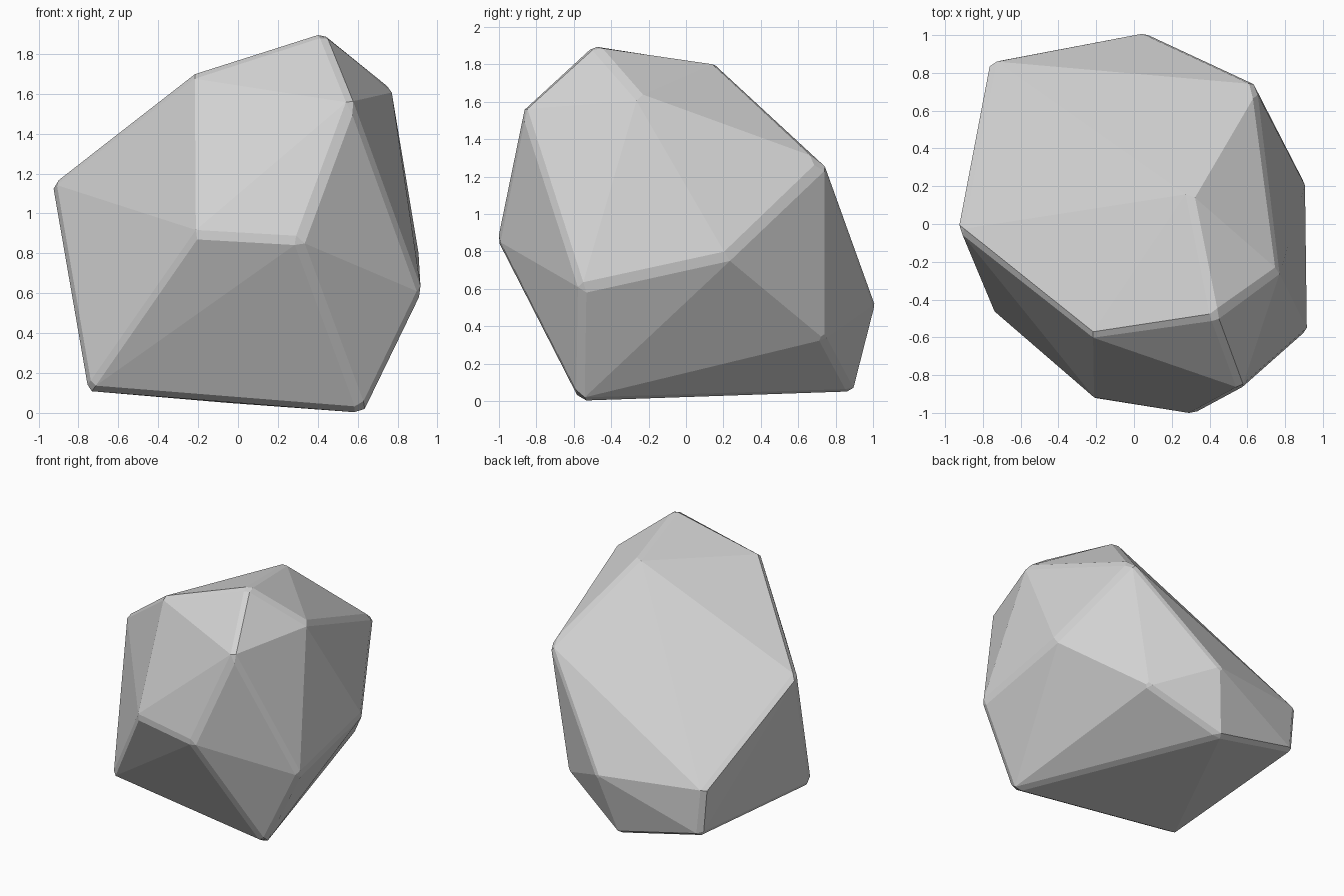
import bpy, bmesh

cube = bpy.data.objects.get("Cube")
if cube:
    bpy.data.objects.remove(cube, do_unlink=True)

# Stone colour
stone = bpy.data.materials.new("stone_grey")
stone.use_nodes = True
grey = (0.65, 0.65, 0.65, 1)
stone.diffuse_color = grey
stone.node_tree.nodes["Principled BSDF"].inputs["Base Color"].default_value = grey

# Corners of the boulder
crown = [(.43, -.49, 1.905), (-.23, -.59, 1.695), (.57, -.87, 1.56),
         (.77, -.25, 1.63), (.3, .16, 1.81), (.64, .74, 1.27)]
middle = [(-.93, -.03, 1.15), (-.21, -.93, .89), (.31, -1.01, .86),
          (.92, -.56, .6), (.91, .22, .77), (.06, 1.01, .52), (-.76, .86, .54)]
foot = [(.63, -.57, 0), (-.75, -.46, .11), (.48, .74, .33),
        (-.05, .89, .05), (-.73, .86, .2)]

# Wrap the corners in a faceted skin
bm = bmesh.new()
for co in crown + middle + foot:
    bm.verts.new(co)
bmesh.ops.convex_hull(bm, input=bm.verts)
bmesh.ops.dissolve_limit(bm, angle_limit=0.05, verts=bm.verts, edges=bm.edges)
bmesh.ops.recalc_face_normals(bm, faces=bm.faces)
mesh = bpy.data.meshes.new("boulder")
bm.to_mesh(mesh)
bm.free()
mesh.materials.append(stone)
boulder = bpy.data.objects.new("boulder", mesh)
bpy.context.collection.objects.link(boulder)

# Worn, chipped edges on the sharper corners
bevel = boulder.modifiers.new("worn_edges", "BEVEL")
bevel.width = 0.028
bevel.segments = 1
bevel.limit_method = "ANGLE"
bevel.angle_limit = 0.55
